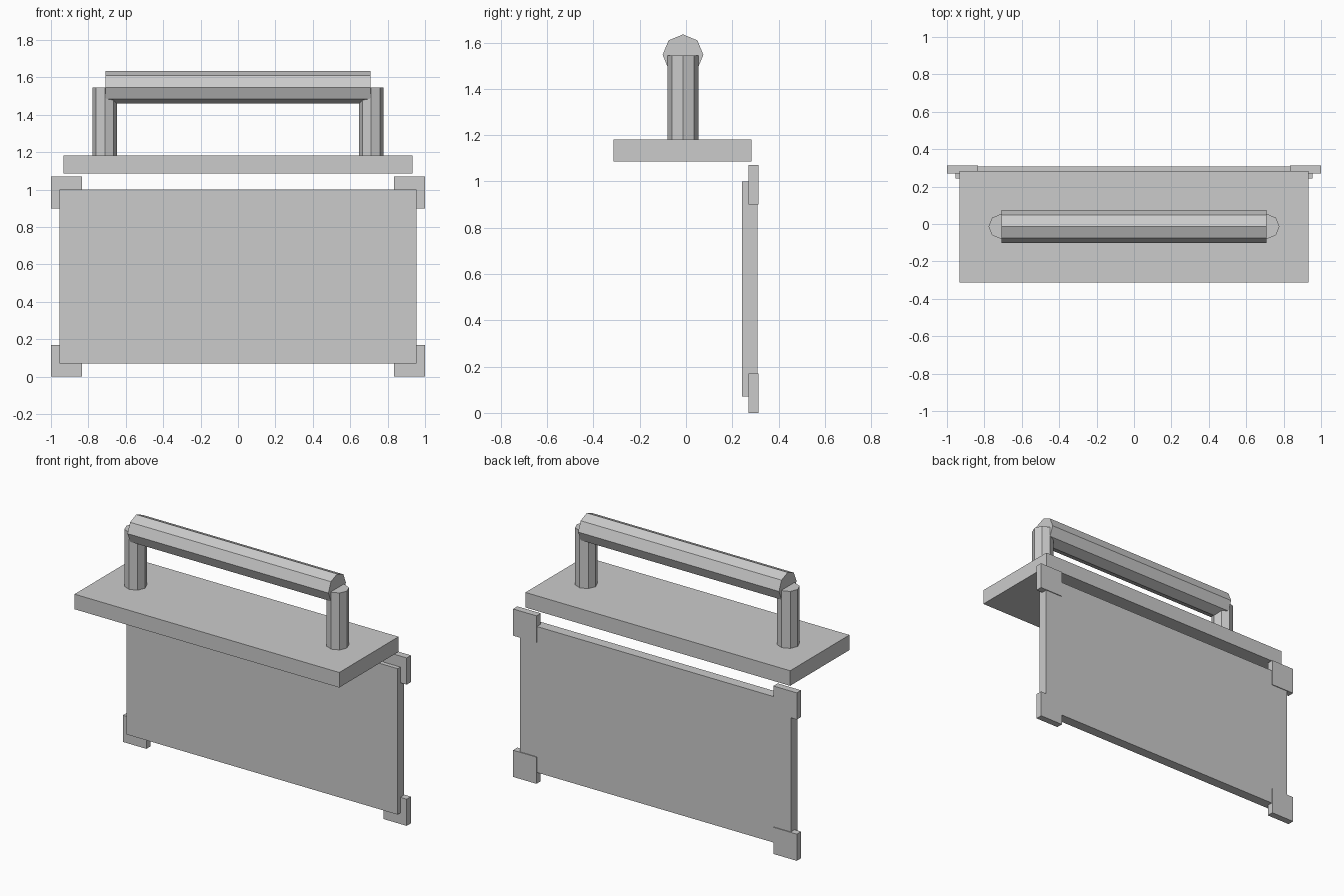
import bpy
from math import pi

if "Cube" in bpy.data.objects:
    bpy.data.objects.remove(bpy.data.objects["Cube"])


def box(name, lo, hi):
    bpy.ops.mesh.primitive_cube_add(size=1, location=[(a + b) / 2 for a, b in zip(lo, hi)])
    ob = bpy.context.object
    ob.name = name
    ob.scale = [b - a for a, b in zip(lo, hi)]
    bpy.ops.object.transform_apply(location=False, rotation=False, scale=True)
    return ob


def octagon_rod(name, radius, length, center, rotation=(0, 0, 0)):
    bpy.ops.mesh.primitive_cylinder_add(vertices=8, radius=radius, depth=length,
                                        location=center, rotation=rotation)
    bpy.context.object.name = name
    return bpy.context.object


# Upright rear panel
box("back_panel", (-0.955, 0.243, 0.07), (0.955, 0.308, 1.0))

# Corner plates on the panel
for side, x in (("left", -0.9175), ("right", 0.9175)):
    for level, z in (("lower", 0.0), ("upper", 0.9)):
        box(f"{level}_{side}_corner_plate",
            (x - 0.0825, 0.27, z), (x + 0.0825, 0.313, z + 0.17))

# Flat slab that carries the handle
box("handle_base", (-0.933, -0.313, 1.086), (0.933, 0.284, 1.182))

# Handle posts
for side, x in (("left", -0.712), ("right", 0.712)):
    octagon_rod(f"{side}_handle_post", 0.066, 0.365, (x, -0.013, 1.3625))

# Handle grip bar
octagon_rod("handle_grip", 0.088, 1.416, (0, -0.013, 1.547), (0, pi / 2, 0))
